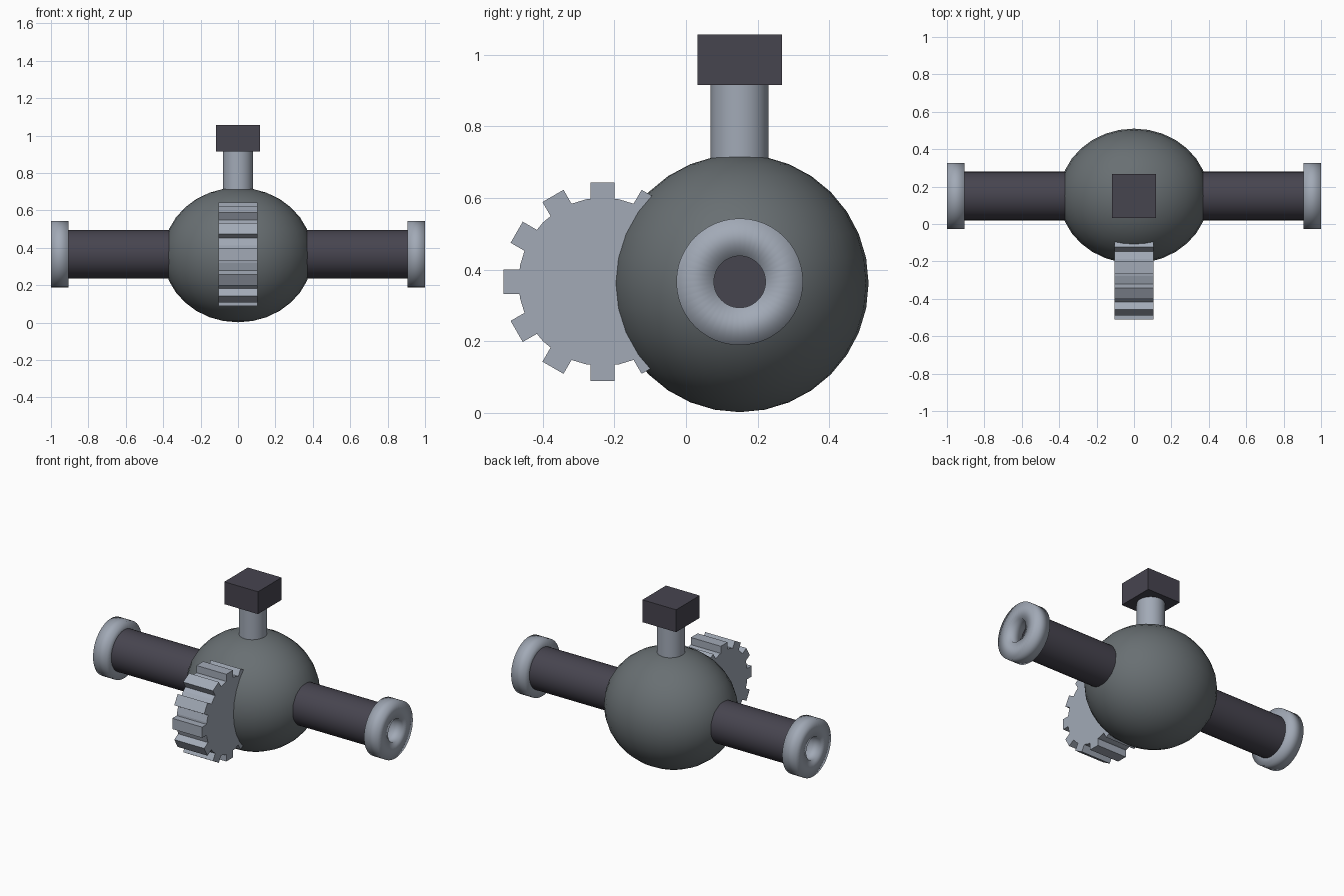
import bpy, bmesh, math
from mathutils import Matrix, Vector

cube = bpy.data.objects.get("Cube")
if cube:
    bpy.data.objects.remove(cube, do_unlink=True)


def material(name, rgb):
    m = bpy.data.materials.new(name)
    m.use_nodes = True
    m.diffuse_color = (*rgb, 1)
    m.node_tree.nodes["Principled BSDF"].inputs["Base Color"].default_value = (*rgb, 1)
    return m


STEEL = material("light steel", (0.36, 0.40, 0.47))
DARK = material("dark charcoal", (0.062, 0.058, 0.078))
GREY = material("mid grey", (0.14, 0.16, 0.17))

CY, CZ = 0.15, 0.366                      # axis of body and side tubes
TURN_X = Matrix.Rotation(math.pi / 2, 4, 'Y')


def finish(bm, name, mat, location, smooth=None):
    bmesh.ops.recalc_face_normals(bm, faces=bm.faces)
    mesh = bpy.data.meshes.new(name)
    bm.to_mesh(mesh)
    bm.free()
    mesh.materials.append(mat)
    obj = bpy.data.objects.new(name, mesh)
    obj.location = location
    bpy.context.collection.objects.link(obj)
    if smooth:
        bpy.ops.object.select_all(action='DESELECT')
        bpy.context.view_layer.objects.active = obj
        obj.select_set(True)
        bpy.ops.object.shade_smooth_by_angle(angle=math.radians(smooth))
    return obj


def cylinder(name, mat, location, radius, depth, turn=Matrix()):
    bm = bmesh.new()
    bmesh.ops.create_cone(bm, cap_ends=True, segments=32, radius1=radius,
                          radius2=radius, depth=depth, matrix=turn)
    return finish(bm, name, mat, location, 40)


def box(bm, size, matrix=Matrix()):
    bmesh.ops.create_cube(bm, size=1, matrix=matrix @ Matrix.Diagonal((*size, 1)))


# Body: slightly widened ball
bm = bmesh.new()
bmesh.ops.create_uvsphere(bm, u_segments=32, v_segments=16, radius=0.36,
                          matrix=Matrix.Diagonal((1.11, 1, 1, 1)))
finish(bm, "body", GREY, (0, CY, 0.362), 60)

# Side tubes with softly shaded, pierced end rings
for side, s in (("left", 1), ("right", -1)):
    cylinder(side + "_tube", DARK, (s * 0.61, CY, CZ), 0.13, 0.6, TURN_X)
    bm = bmesh.new()
    profile = [(-0.0475, 0.072), (0.0475, 0.072), (0.0475, 0.177), (-0.0475, 0.177)]
    verts = [bm.verts.new((x, 0, r)) for x, r in profile]
    edges = [bm.edges.new((verts[i], verts[(i + 1) % 4])) for i in range(4)]
    bmesh.ops.spin(bm, geom=verts + edges, cent=(0, 0, 0), axis=(1, 0, 0),
                   angle=math.tau, steps=48)
    bmesh.ops.remove_doubles(bm, verts=bm.verts, dist=0.0005)
    finish(bm, side + "_end_ring", STEEL, (s * 0.9525, CY, CZ), 120)

# Stem and block on top
cylinder("stem", STEEL, (0, CY, 0.80), 0.081, 0.24)
bm = bmesh.new()
box(bm, (0.237, 0.237, 0.142))
finish(bm, "top_block", DARK, (0, CY, 0.986))

# Front gear: disc with twelve straight teeth
bm = bmesh.new()
bmesh.ops.create_cone(bm, cap_ends=True, segments=32, radius1=0.235,
                      radius2=0.235, depth=0.21, matrix=TURN_X)
for i in range(12):
    turn = Matrix.Rotation(math.tau * i / 12, 4, 'X')
    box(bm, (0.21, 0.068, 0.08), turn @ Matrix.Translation(Vector((0, 0, 0.237))))
finish(bm, "front_gear", STEEL, (0, -0.233, CZ))
